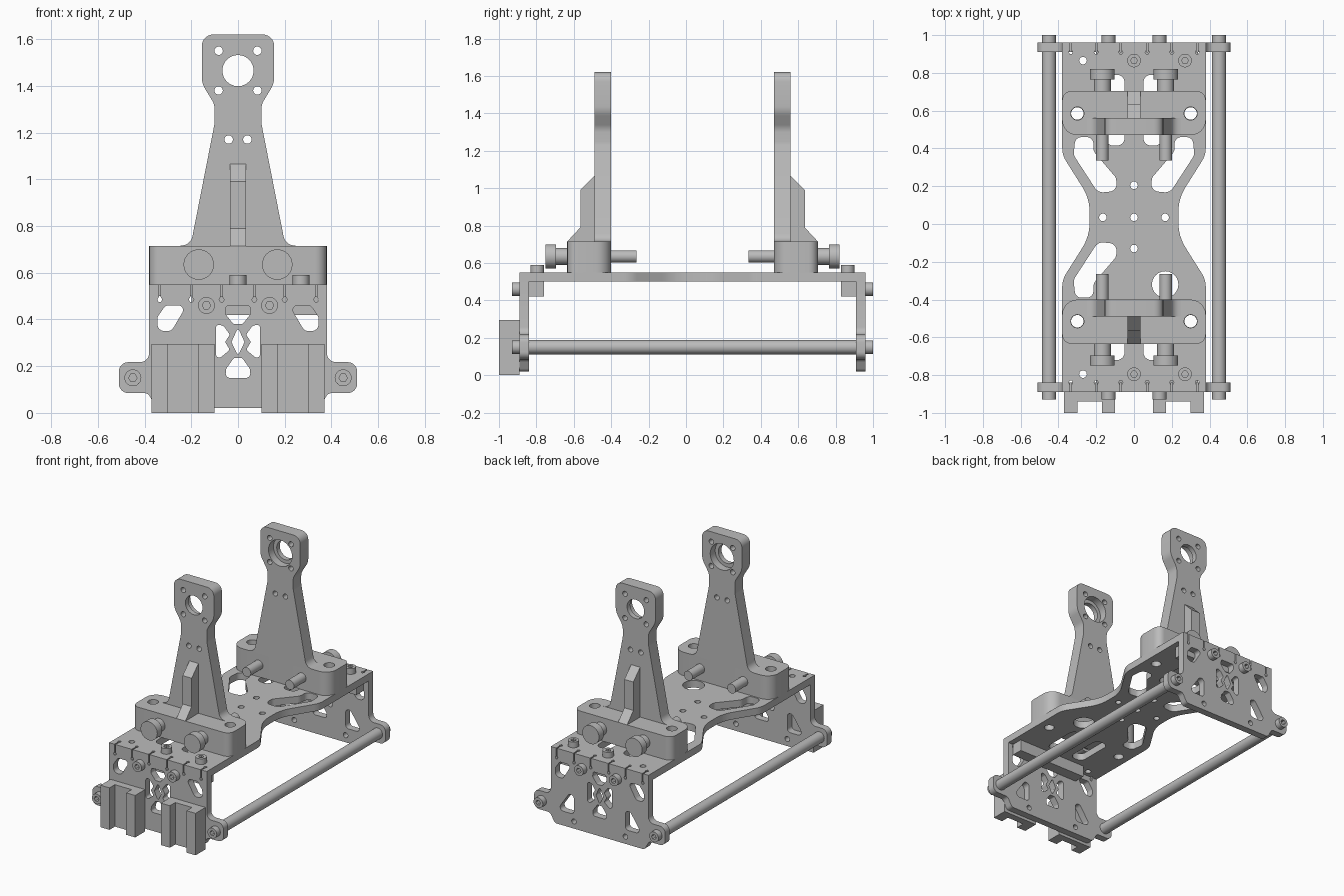
import bpy, bmesh, math
from mathutils import Vector

cube = bpy.data.objects.get("Cube")
if cube:
    bpy.data.objects.remove(cube)

MID = 0.035          # y of the symmetry plane between the two ends
scene = bpy.context.scene.collection

grey = bpy.data.materials.new("plain grey")
grey.use_nodes = True
grey.diffuse_color = (0.5, 0.5, 0.5, 1)
grey.node_tree.nodes["Principled BSDF"].inputs["Base Color"].default_value = (0.5, 0.5, 0.5, 1)


def circle(x, y, r, n=24):
    return [(x + r * math.cos(2 * math.pi * i / n), y + r * math.sin(2 * math.pi * i / n)) for i in range(n)]


def rounded(corners, steps=6):
    """Closed outline from (x, y[, radius]) corners."""
    pts = []
    for i, c in enumerate(corners):
        p = Vector(c[:2])
        r = c[2] if len(c) > 2 else 0
        if not r:
            pts.append(tuple(p))
            continue
        a = (Vector(corners[i - 1][:2]) - p).normalized()
        b = (Vector(corners[(i + 1) % len(corners)][:2]) - p).normalized()
        half = a.angle(b) / 2
        centre = p + (a + b).normalized() * r / math.sin(half)
        start = p + a * r / math.tan(half) - centre
        end = p + b * r / math.tan(half) - centre
        sweep = start.angle_signed(end)
        base = math.atan2(start.y, start.x)
        for k in range(steps + 1):
            t = base - sweep * k / steps
            pts.append((centre.x + r * math.cos(t), centre.y + r * math.sin(t)))
    return pts


def mirror_x(corners):
    """Complete an outline whose right half runs from bottom to top."""
    return corners + [(-c[0],) + tuple(c[1:]) for c in reversed(corners)]


def flip(loop, sx=1, sy=1):
    return [(x * sx, y * sy) for x, y in loop]


def prism(name, loops, lo, hi, axis="Z"):
    """Extrude an outline with holes along an axis, from lo to hi."""
    lo, hi = min(lo, hi), max(lo, hi)
    cu = bpy.data.curves.new(name, "CURVE")
    cu.dimensions, cu.fill_mode, cu.extrude = "2D", "BOTH", (hi - lo) / 2
    for loop in loops:
        sp = cu.splines.new("POLY")
        sp.points.add(len(loop) - 1)
        for pt, (x, y) in zip(sp.points, loop):
            pt.co = (x, y, 0, 1)
        sp.use_cyclic_u = True
    tmp = bpy.data.objects.new(name + "_curve", cu)
    scene.objects.link(tmp)
    dg = bpy.context.evaluated_depsgraph_get()
    me = bpy.data.meshes.new_from_object(tmp.evaluated_get(dg))
    bpy.data.objects.remove(tmp)
    bm = bmesh.new()
    bm.from_mesh(me)
    for v in bm.verts:
        x, y, z = v.co
        z += (lo + hi) / 2
        v.co = {"Z": (x, y, z), "Y": (x, z, y), "X": (z, x, y)}[axis]
    bmesh.ops.remove_doubles(bm, verts=bm.verts, dist=1e-5)
    bmesh.ops.recalc_face_normals(bm, faces=bm.faces)
    bm.to_mesh(me)
    bm.free()
    me.materials.clear()
    me.materials.append(grey)
    ob = bpy.data.objects.new(name, me)
    scene.objects.link(ob)
    return ob


def cut(ob, cutter):
    mod = ob.modifiers.new("cut", "BOOLEAN")
    mod.operation, mod.solver, mod.object = "DIFFERENCE", "EXACT", cutter
    dg = bpy.context.evaluated_depsgraph_get()
    me = bpy.data.meshes.new_from_object(ob.evaluated_get(dg))
    ob.modifiers.clear()
    ob.data = me
    bpy.data.objects.remove(cutter)


def cap_screw(name, x, y, lo, hi, axis):
    prism(name, [circle(x, y, 0.036), circle(x, y, 0.018, 6)], lo, hi, axis)


def keyholes(edge, depth, inward):
    """Slits with round relief ends along an edge, left to right."""
    pts, r = [], 0.011
    for x in (-0.335, -0.2, -0.07, 0.07, 0.2, 0.335):
        end = edge + inward * depth
        pts += [(x - 0.004, edge), (x - 0.004, end - inward * r), (x - r, end), (x - 0.005, end + inward * r),
                (x + 0.005, end + inward * r), (x + r, end), (x + 0.004, end - inward * r), (x + 0.004, edge)]
    return pts


# Deck plate with a narrow waist
E = 0.925
right = [(0.38, -E), (0.38, -0.33, 0.13), (0.235, -0.1, 0.25), (0.235, 0.1, 0.25), (0.38, 0.33, 0.13), (0.38, E)]
left = [(-c[0],) + c[1:] for c in reversed(right)]
deck = rounded(keyholes(-E, 0.05, 1) + right + keyholes(E, 0.05, -1)[::-1] + left)
strip = rounded([(-0.31, 0.425, 0.035), (-0.32, 0.33, 0.05), (-0.19, 0.13, 0.05), (-0.09, 0.14, 0.04),
                 (-0.095, 0.21, 0.04), (-0.215, 0.35, 0.05), (-0.215, 0.425, 0.035)])
slot = rounded([(0.05, 0.48, 0.04), (0.15, 0.48, 0.04), (0.15, 0.755, 0.04), (0.05, 0.755, 0.04)])
long_slot = [(x, y if y > 0.6 else y - 0.1) for x, y in slot]
holes = [strip, flip(strip, -1), flip(strip, 1, -1), circle(0.165, -0.355, 0.07),
         long_slot, flip(long_slot, -1), flip(slot, 1, -1), flip(slot, -1, -1)]
holes += [circle(x, y, 0.02) for x, y in ((0, 0.17), (0, -0.165), (0, 0), (0.165, 0), (-0.165, 0), (-0.27, 0.83), (-0.27, -0.83))]
holes += [circle(sx * 0.3, sy * 0.55, 0.033) for sx in (-1, 1) for sy in (-1, 1)]
prism("deck_plate", [[(x, y + MID) for x, y in loop] for loop in [deck] + holes], 0.5, 0.55)

# Shared end plate outline and windows
half = [(0.35, 0.02, 0.03), (0.385, 0.085, 0.03), (0.51, 0.085, 0.04), (0.51, 0.217, 0.04),
        (0.38, 0.217, 0.04), (0.38, 0.5)]
end_outline = rounded(half + keyholes(0.5, 0.015, -1)[::-1] + [(-c[0],) + c[1:] for c in reversed(half)])
upper = rounded([(0.345, 0.35, 0.03), (0.345, 0.41, 0.03), (0.31, 0.46, 0.02), (0.22, 0.46, 0.02), (0.285, 0.35, 0.03)])
lower = rounded([(0.33, 0.12, 0.025), (0.2, 0.12, 0.025), (0.2, 0.31, 0.025)])
side = rounded([(0.095, 0.22, 0.015), (0.095, 0.385, 0.015), (0.06, 0.37, 0.01), (0.035, 0.335, 0.01),
                (0.055, 0.303, 0.01), (0.035, 0.27, 0.01)])
top_mid = rounded(mirror_x([(0.02, 0.38, 0.015), (0.055, 0.425, 0.015), (0.05, 0.46, 0.012)]))
low_mid = rounded(mirror_x([(0.055, 0.15, 0.018), (0.05, 0.19, 0.015), (0.018, 0.235, 0.012)]))
centre = rounded([(0.0, 0.365, 0.006), (0.028, 0.303, 0.006), (0.0, 0.245, 0.006), (-0.028, 0.303, 0.006)])
windows = [top_mid, low_mid, centre]
for w in (upper, lower, side, circle(0.2, 0.07, 0.018)):
    windows += [w, flip(w, -1)]

# Tower outlines
tower_outline = rounded(mirror_x([(0.26, 0.7), (0.25, 0.715), (0.202, 0.72, 0.05), (0.1, 1.24, 0.1),
                                  (0.1, 1.32, 0.08), (0.155, 1.41, 0.1), (0.155, 1.62, 0.05)]))
tower_holes = [circle(0, 1.465, 0.067)]
tower_holes += [circle(sx * x, z, 0.018) for sx in (-1, 1) for x, z in ((0.083, 1.38), (0.083, 1.55), (0.04, 1.17))]

for end, s in (("front", -1), ("back", 1)):
    def at(d):
        return MID + s * d

    # End plate, its screws and the inner joining bar
    prism(end + "_end_plate", [end_outline] + windows, at(0.875), at(0.925), "Y")
    for x, z in ((-0.45, 0.15), (0.45, 0.15), (-0.135, 0.46), (0.135, 0.46)):
        cap_screw(end + "_end_screw", x, z, at(0.925), at(0.965), "Y")
    for x in (0, 0.27):
        cap_screw(end + "_deck_screw", x, at(0.83), 0.55, 0.59, "Z")
    prism(end + "_joining_bar", [[(-0.2, 0.42), (0.34, 0.42), (0.34, 0.5), (-0.2, 0.5)]], at(0.795), at(0.875), "Y")

    # Tower foot, upright with bearing pocket, and stiffening rib
    foot = rounded([(0.38, 0.435, 0.08), (0.38, 0.67, 0.05), (-0.38, 0.67, 0.05), (-0.38, 0.435, 0.08)])
    foot_loops = [foot, circle(-0.3, 0.55, 0.035), circle(0.3, 0.55, 0.035)]
    prism(end + "_tower_foot", [[(x, at(d)) for x, d in lp] for lp in foot_loops], 0.55, 0.715)
    upright = prism(end + "_tower_upright", [tower_outline] + tower_holes, at(0.435), at(0.525), "Y")
    cut(upright, prism("pocket_cutter", [circle(0, 1.465, 0.092, 32)], at(0.4), at(0.49), "Y"))
    rib = [(0.52, 0.71), (0.67, 0.715), (0.6, 0.79), (0.6, 0.99), (0.525, 1.065), (0.52, 1.065)]
    prism(end + "_tower_rib", [[(at(d), z) for d, z in rib]], -0.035, 0.035, "X")

    # Clamping bolts through the foot
    for x in (-0.168, 0.168):
        for part, r, a, b in (("head", 0.065, 0.73, 0.785), ("collar", 0.045, 0.67, 0.73), ("shank", 0.033, 0.3, 0.67)):
            prism(end + "_bolt_" + part, [circle(x, 0.635, r, 32)], at(a), at(b), "Y")

# Side tie rods
for name, x in (("right", -0.45), ("left", 0.45)):
    prism(name + "_tie_rod", [circle(x, 0.15, 0.038, 32)], MID - 0.875, MID + 0.875, "Y")

# Channel blocks on the front
for name, x in (("right", -0.235), ("left", 0.235)):
    channel = [(-0.135, -0.89), (-0.135, -1), (-0.065, -1), (-0.065, -0.94),
               (0.065, -0.94), (0.065, -1), (0.135, -1), (0.135, -0.89)]
    prism(name + "_channel_block", [[(x + u, v) for u, v in channel]], 0.0, 0.295)

# Smooth round walls, keep hard edges
bpy.ops.object.select_all(action="DESELECT")
for ob in scene.objects:
    if ob.type == "MESH":
        ob.select_set(True)
        bpy.context.view_layer.objects.active = ob
bpy.ops.object.shade_smooth_by_angle(angle=math.radians(32))
